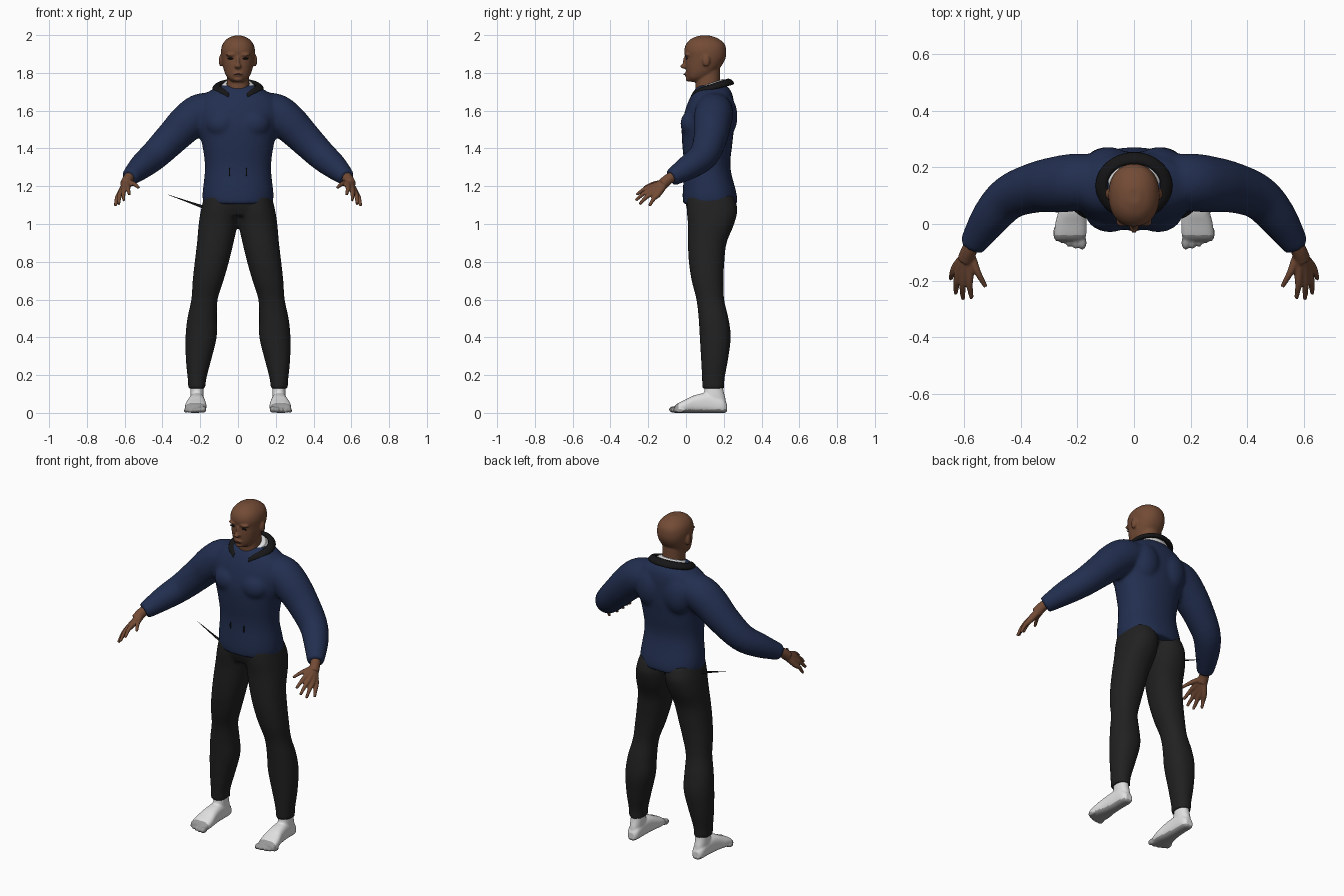
import bpy, bmesh, math
from mathutils import Vector, Matrix

if "Cube" in bpy.data.objects:
    bpy.data.objects.remove(bpy.data.objects["Cube"])


def material(name, r, g, b):
    m = bpy.data.materials.new(name)
    m.use_nodes = True
    m.diffuse_color = (r, g, b, 1)
    m.node_tree.nodes["Principled BSDF"].inputs["Base Color"].default_value = (r, g, b, 1)
    return m


skin = material("brown skin", .17, .07, .036)
navy = material("navy cloth", .016, .028, .08)
black = material("black cloth", .015, .015, .015)
trim = material("dark trim", .008, .008, .009)
white = material("white sock", .75, .75, .75)
grey = material("grey sole", .32, .32, .32)
lip = material("dark lip", .09, .03, .022)


def smooth_rows(rows, steps=4):
    """Catmull-Rom interpolation between rows of numbers."""
    out, last = [], len(rows) - 1
    for i in range(last):
        p0, p1, p2, p3 = (rows[min(max(i + k, 0), last)] for k in (-1, 0, 1, 2))
        for s in range(steps):
            t = s / steps
            out.append([.5 * (2 * b + (c - a) * t + (2 * a - 5 * b + 4 * c - d) * t * t
                              + (3 * b - a - 3 * c + d) * t ** 3)
                        for a, b, c, d in zip(p0, p1, p2, p3)])
    return out + [list(rows[-1])]


def loft(bm, rings, power=2.0, n=32):
    """Skin closed rings, each given as centre, half axis u, half axis v."""
    def curve(a):
        return math.copysign(abs(a) ** (2 / power), a)
    loops = []
    for c, u, v in rings:
        angles = [2 * math.pi * k / n for k in range(n)]
        loops.append([bm.verts.new(c + u * curve(math.cos(a)) + v * curve(math.sin(a)))
                      for a in angles])
    for i, (a, b) in enumerate(zip(loops, loops[1:])):
        for k in range(n):
            f = bm.faces.new((a[k], a[k - 1], b[k - 1], b[k]))
            f.material_index = i % 2
    bm.faces.new(loops[0])
    bm.faces.new(loops[-1][::-1])


def column(bm, rows, side=1, power=2.2):
    """Upright loft from rows of z, x from, x to, front y, back y."""
    loft(bm, [(Vector((side * (a + b) / 2, (f + r) / 2, z)), Vector(((b - a) / 2, 0, 0)),
               Vector((0, (r - f) / 2, 0))) for z, a, b, f, r in smooth_rows(rows)], power)


def tube(bm, rows, side=1, n=24):
    """Round limb along rows of x, y, z, radius."""
    pts = [(Vector((side * x, y, z)), r) for x, y, z, r in smooth_rows(rows)]
    rings = []
    for i, (p, r) in enumerate(pts):
        t = (pts[min(i + 1, len(pts) - 1)][0] - pts[max(i - 1, 0)][0]).normalized()
        u = t.cross(Vector((0, 0, 1))).normalized()
        rings.append((p, u * r, t.cross(u) * r))
    loft(bm, rings, n=n)


def ball(bm, centre, radii):
    bmesh.ops.create_icosphere(bm, subdivisions=3, radius=1,
                               matrix=Matrix.Translation(centre) @ Matrix.Diagonal((*radii, 1)))


def finish(name, bm, mats, voxel=0, relax=0):
    """Make the object; optionally fuse its overlapping parts into one skin."""
    bmesh.ops.recalc_face_normals(bm, faces=bm.faces)
    if len(mats) == 1:
        for f in bm.faces:
            f.material_index = 0
    mesh = bpy.data.meshes.new(name)
    bm.to_mesh(mesh)
    bm.free()
    for m in mats:
        mesh.materials.append(m)
    obj = bpy.data.objects.new(name, mesh)
    bpy.context.collection.objects.link(obj)
    if voxel:
        mod = obj.modifiers.new("fuse", "REMESH")
        mod.mode, mod.voxel_size = "VOXEL", voxel
        mod = obj.modifiers.new("relax", "SMOOTH")
        mod.factor, mod.iterations = .5, relax
        bpy.context.view_layer.update()
        deps = bpy.context.evaluated_depsgraph_get()
        baked = bpy.data.meshes.new_from_object(obj.evaluated_get(deps))
        obj.modifiers.clear()
        obj.data = baked
        baked.materials.clear()
        for m in mats:
            baked.materials.append(m)
        for p in baked.polygons:
            p.material_index = 0
    for p in obj.data.polygons:
        p.use_smooth = True
    return obj


SIDES = (("left", 1), ("right", -1))

# Sweater: torso, chest, shoulder blades and sleeves fused
bm = bmesh.new()
column(bm, [(z, -w, w, f, b) for z, w, f, b in (
    (1.105, .183, -.015, .272), (1.16, .188, -.018, .268), (1.30, .175, -.01, .235),
    (1.42, .19, -.02, .245), (1.52, .215, -.022, .255), (1.61, .225, -.002, .255),
    (1.67, .20, .022, .25), (1.71, .14, .045, .235), (1.735, .09, .07, .21))])
for _, s in SIDES:
    ball(bm, (s * .085, .045, 1.53), (.09, .075, .08))
    ball(bm, (s * .09, .2, 1.57), (.09, .073, .12))
    tube(bm, [(.12, .15, 1.60, .095), (.20, .148, 1.588, .102), (.27, .14, 1.535, .10),
              (.345, .13, 1.46, .09), (.44, .095, 1.365, .079), (.51, .02, 1.305, .068),
              (.575, -.078, 1.245, .046)], s)
finish("sweater", bm, [navy], .011, 5)

# Trousers: two legs joined by the hips
bm = bmesh.new()
column(bm, [(1.045, -.15, .15, .02, .19), (1.10, -.18, .18, .0, .22),
            (1.15, -.178, .178, -.002, .24)])
for _, s in SIDES:
    column(bm, [(1.15, -.005, .178, .005, .25), (1.08, -.005, .195, .003, .272),
                (1.0, .002, .208, .01, .255), (.9, .024, .217, .01, .215),
                (.8, .048, .229, .015, .203), (.7, .077, .24, .03, .198),
                (.6, .108, .247, .055, .202), (.5, .112, .268, .067, .225),
                (.4, .113, .278, .073, .237), (.28, .142, .276, .08, .222),
                (.18, .168, .266, .085, .204), (.13, .172, .264, .085, .204)], s)
finish("trousers", bm, [black], .01, 3)

# Feet, with grey toes and soles
for label, s in SIDES:
    bm = bmesh.new()
    column(bm, [(.02, .187, .249, .10, .212), (.07, .183, .252, .09, .21),
                (.12, .182, .252, .098, .198), (.16, .186, .25, .10, .195)], s)
    rows = [(.216, .217, .022, .05), (.19, .217, .036, .08), (.12, .218, .04, .105),
            (.05, .22, .047, .095), (0, .223, .056, .072), (-.045, .226, .056, .05),
            (-.06, .227, .05, .035)]
    loft(bm, [(Vector((s * x, y, h / 2)), Vector((w, 0, 0)), Vector((0, 0, h / 2)))
              for y, x, w, h in smooth_rows(rows)], 2.6)
    for k in range(5):
        r = .018 - .0018 * k
        ball(bm, (s * (.183 + .0235 * k), -.066 + .003 * k * k * .7, r), (r * .85, .025, r))
    foot = finish(label + "_foot", bm, [white, grey], .006, 2)
    for p in foot.data.polygons:
        if p.center.z < .018 or p.center.y < -.04:
            p.material_index = 1

# Hands: palm, four fingers and thumb fused
fingers = [((.583, -.17, 1.202), (.575, -.262, 1.155)), ((.602, -.175, 1.187), (.605, -.266, 1.125)),
           ((.618, -.166, 1.170), (.631, -.246, 1.105)), ((.627, -.148, 1.157), (.649, -.194, 1.095)),
           ((.573, -.125, 1.218), (.525, -.222, 1.192))]
for label, s in SIDES:
    bm = bmesh.new()
    tube(bm, [(.566, -.06, 1.258, .028), (.584, -.095, 1.236, .028), (.595, -.125, 1.21, .03)], s)
    for base, tip in fingers:
        b, t = Vector(base), Vector(tip)
        mid = b.lerp(t, .5) + Vector((.003, 0, .008))
        root = Vector((.588, -.105, 1.222))
        tube(bm, [(*root, .02), (*b, .0165), (*mid, .012), (*t, .008)], s, 12)
    finish(label + "_hand", bm, [skin], .005, 2)

# Head: skull, neck, nose, brow, lips and ears fused
bm = bmesh.new()
column(bm, [(z, -w, w, f, b) for z, w, f, b in (
    (1.753, .03, .02, .08), (1.772, .054, .006, .12), (1.80, .07, .001, .155),
    (1.84, .081, -.003, .19), (1.88, .088, -.003, .21), (1.92, .09, -.009, .213),
    (1.955, .08, .002, .203), (1.982, .055, .03, .17), (1.997, .022, .07, .13))])
column(bm, [(1.67, -.068, .068, .055, .19), (1.74, -.06, .06, .05, .18),
            (1.83, -.06, .06, .05, .18)])
ball(bm, (0, -.008, 1.835), (.017, .024, .013))
ball(bm, (0, -.002, 1.858), (.009, .016, .032))
ball(bm, (0, .005, 1.793), (.026, .014, .012))
ball(bm, (0, .012, 1.768), (.025, .014, .014))
for _, s in SIDES:
    ball(bm, (s * .035, .006, 1.896), (.03, .016, .009))
    ball(bm, (s * .09, .107, 1.865), (.012, .02, .032))
finish("head", bm, [skin], .006, 2)

# Eyes and mouth
for label, s in SIDES:
    bm = bmesh.new()
    ball(bm, (s * .039, .003, 1.876), (.017, .0045, .005))
    finish(label + "_eye", bm, [trim])
bm = bmesh.new()
ball(bm, (0, -.008, 1.792), (.022, .0045, .004))
finish("mouth", bm, [lip])

# Striped undershirt neckline, tilted down at the front
bm = bmesh.new()
loft(bm, [(Vector((0, .132, z)), Vector((w, 0, 0)), Vector((0, w * .88, w * .3)))
          for z, w in ((1.70, .112), (1.712, .104), (1.722, .096), (1.732, .088),
                       (1.740, .08), (1.746, .073))])
finish("undershirt", bm, [white, grey])

# Collar band, open at the front with drooping points
bm = bmesh.new()
rings, count = [], 48
for i in range(count + 1):
    a = math.radians(-68 + 316 * i / count)
    out = Vector((math.cos(a), math.sin(a), 0))
    droop = .018 * abs(2 * i / count - 1) ** 12
    centre = Vector((.115 * out.x, .135 + .098 * out.y, 1.725 + .028 * out.y - droop))
    rings.append((centre, out * .021 + Vector((0, 0, -.008)), Vector((0, 0, .015))))
loft(bm, rings, n=12)
finish("collar", bm, [trim])

# Pocket slits on the sweater front
for label, s in SIDES:
    bm = bmesh.new()
    ball(bm, (s * .045, -.008, 1.275), (.004, .0045, .022))
    finish(label + "_pocket_slit", bm, [trim])

# Thin spike at the right hip
bm = bmesh.new()
tube(bm, [(-.17, .11, 1.085, .009), (-.25, .12, 1.113, .005), (-.37, .14, 1.155, .0008)], n=8)
finish("hip_spike", bm, [trim])
